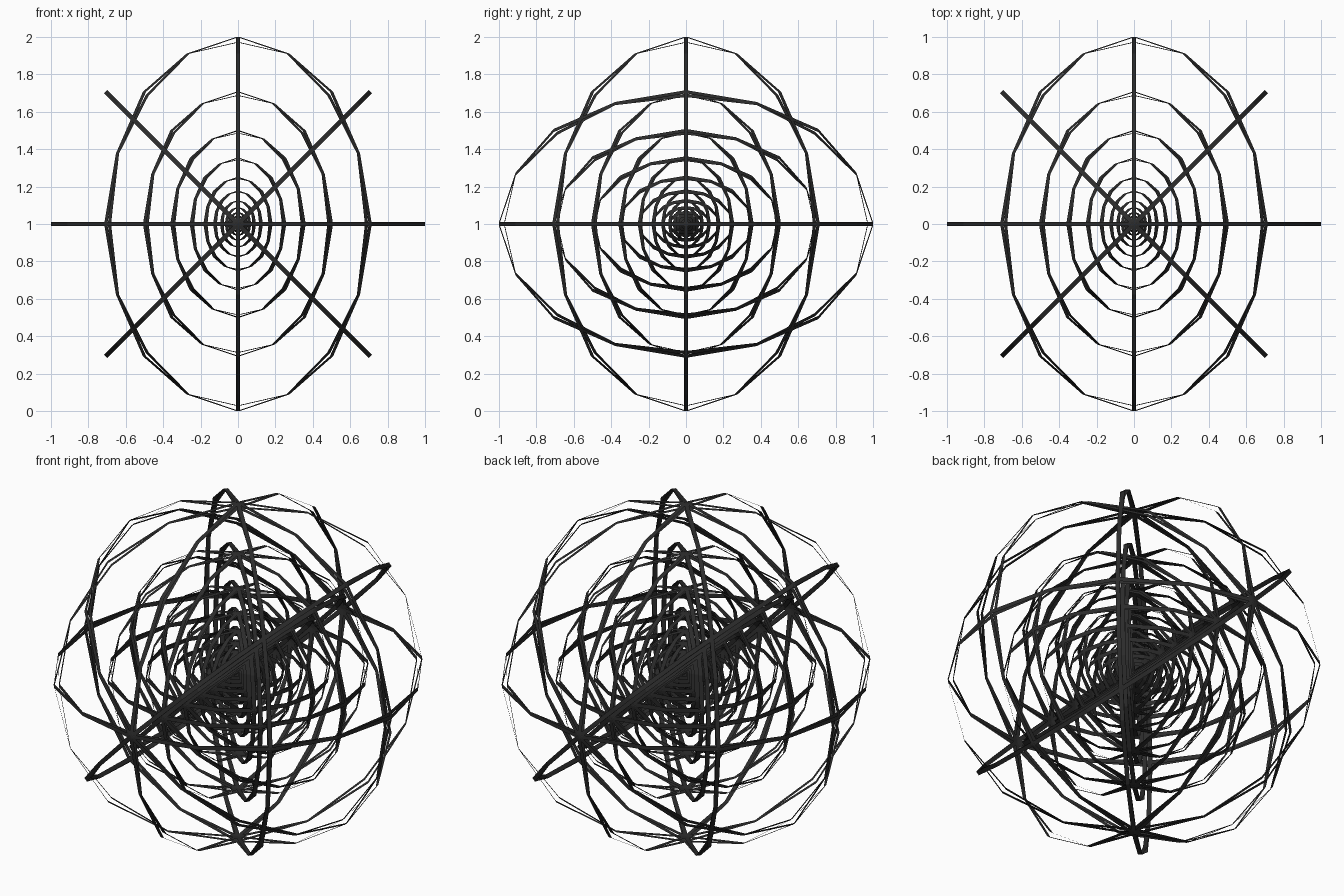
import bpy, bmesh, math
from mathutils import Matrix, Vector

if "Cube" in bpy.data.objects:
    bpy.data.objects.remove(bpy.data.objects["Cube"])

SIDES = 16
HALF_WIDTH = 0.012
LEVELS = 11
CENTRE = Vector((0, 0, 1))
OUTER, MIDDLE, INNER = 1.0, 0.986, 0.972   # radii of the woven walls

dark = bpy.data.materials.new("dark_metal")
dark.diffuse_color = (0.025, 0.025, 0.025, 1)
dark.use_nodes = True
dark.node_tree.nodes["Principled BSDF"].inputs["Base Color"].default_value = dark.diffuse_color


def add_band(bm, even_radius, odd_radius, rot):
    """Open, paper-thin hoop around x (before rotation), alternating radius."""
    rims = []
    for x in (-HALF_WIDTH, HALF_WIDTH):
        rim = []
        for i in range(SIDES):
            a = 2 * math.pi * i / SIDES
            r = odd_radius if i % 2 else even_radius
            p = Vector((x, r * math.cos(a), r * math.sin(a)))
            rim.append(bm.verts.new(rot @ p + CENTRE))
        rims.append(rim)
    for i in range(SIDES):
        j = (i + 1) % SIDES
        bm.faces.new((rims[0][i], rims[0][j], rims[1][j], rims[1][i]))


def hoop_set(name, rot):
    """Nested hoops in one plane, each 1/sqrt(2) of the last; the two walls
    meet at every other corner."""
    bm = bmesh.new()
    for k in range(LEVELS):
        s = 0.5 ** (k / 2)
        add_band(bm, s * OUTER, s * MIDDLE, rot)
        add_band(bm, s * INNER, s * MIDDLE, rot)
    mesh = bpy.data.meshes.new(name)
    bm.to_mesh(mesh)
    bm.free()
    mesh.materials.append(dark)
    bpy.context.collection.objects.link(bpy.data.objects.new(name, mesh))


# Hoops turned about the vertical axis
for deg in (0, 45, 90, 135):
    hoop_set(f"upright_hoops_{deg}", Matrix.Rotation(math.radians(deg), 3, 'Z'))

# Hoops tilted about the front-to-back axis
for deg in (45, 90, 135):
    hoop_set(f"tilted_hoops_{deg}", Matrix.Rotation(math.radians(deg), 3, 'Y'))
